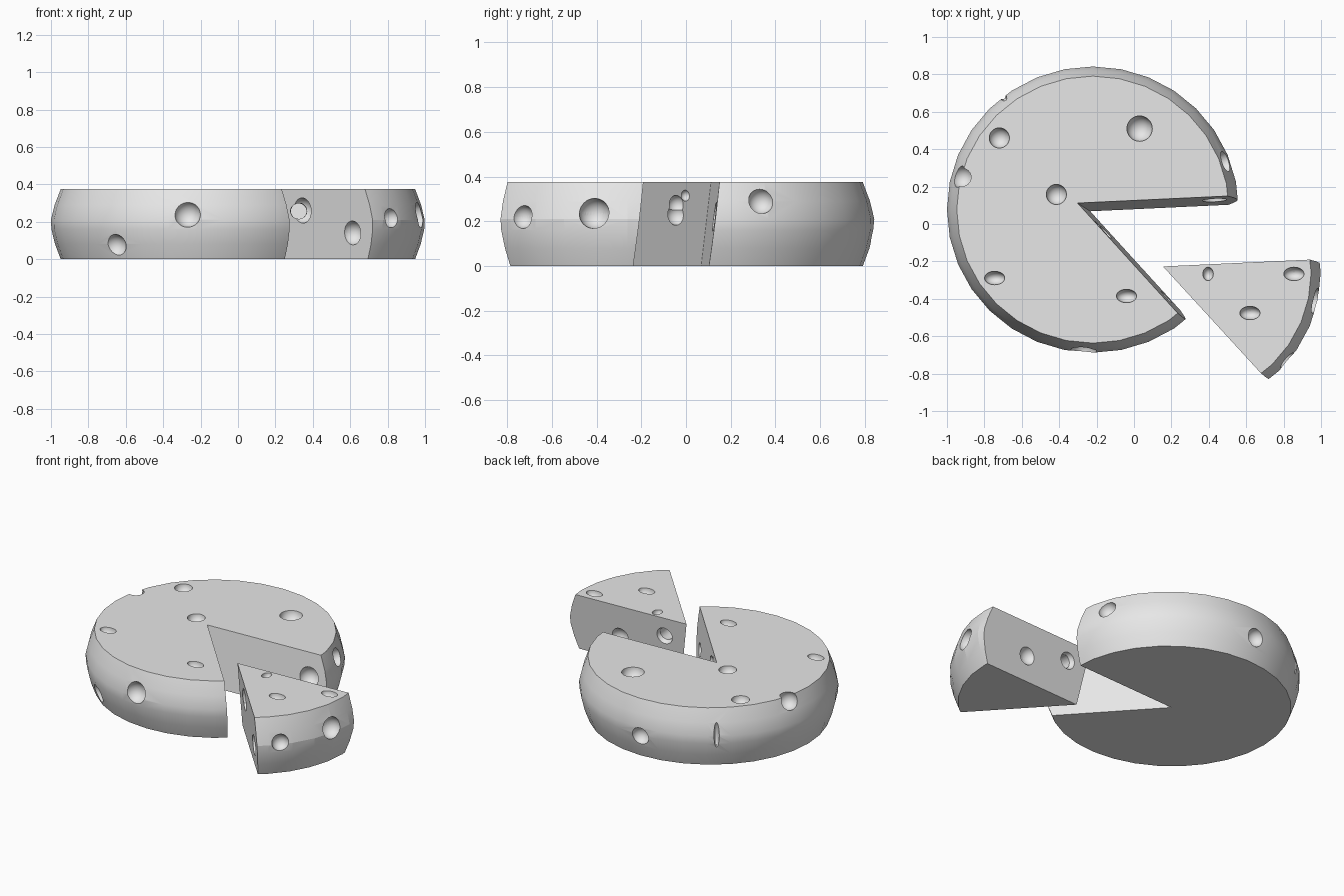
import bpy
import bmesh
import math
from mathutils import Vector

if "Cube" in bpy.data.objects:
    bpy.data.objects.remove(bpy.data.objects["Cube"], do_unlink=True)

HEIGHT = 0.375
SIDES = 32

grey = bpy.data.materials.new("plain_grey")
grey.use_nodes = True
grey.diffuse_color = (0.8, 0.8, 0.8, 1)
grey.node_tree.nodes["Principled BSDF"].inputs["Base Color"].default_value = (0.8, 0.8, 0.8, 1)


def new_object(name, bm):
    bmesh.ops.recalc_face_normals(bm, faces=bm.faces)
    mesh = bpy.data.meshes.new(name)
    bm.to_mesh(mesh)
    bm.free()
    mesh.materials.append(grey)
    obj = bpy.data.objects.new(name, mesh)
    bpy.context.collection.objects.link(obj)
    return obj


def select(obj):
    bpy.ops.object.select_all(action='DESELECT')
    obj.select_set(True)
    bpy.context.view_layer.objects.active = obj


def cut(obj, cutter, operation='DIFFERENCE'):
    select(obj)
    mod = obj.modifiers.new("cut", 'BOOLEAN')
    mod.operation = operation
    mod.solver = 'EXACT'
    mod.object = cutter
    bpy.ops.object.modifier_apply(modifier=mod.name)
    bpy.data.objects.remove(cutter, do_unlink=True)


# Full wheel with a bulging rim
def wheel(name):
    profile = [(0, 0.933), (0.08, 0.972), (0.16, 0.997), (0.21, 1),
               (0.29, 0.975), (HEIGHT, 0.933)]
    bm = bmesh.new()
    rings = []
    for z, r in profile:
        ring = []
        for i in range(SIDES):
            a = math.tau * i / SIDES
            ring.append(bm.verts.new((-0.22 + 0.78 * r * math.cos(a),
                                      0.077 + 0.765 * r * math.sin(a), z)))
        rings.append(ring)
    for low, high in zip(rings, rings[1:]):
        for i in range(SIDES):
            j = (i + 1) % SIDES
            bm.faces.new((low[i], low[j], high[j], high[i]))
    bm.faces.new(rings[0])
    bm.faces.new(rings[-1])
    return new_object(name, bm)


# Slanted triangular prism that separates the slice
TOP_TIP = Vector((-0.302, 0.112, HEIGHT))
LOW_TIP = Vector((-0.234, 0.068, 0))


def prism():
    bm = bmesh.new()
    ends = []
    for t in (-0.2, 1.2):
        tip = LOW_TIP.lerp(TOP_TIP, t)
        points = [tip]
        for d in ((1, 0.047, 0), (0.545, -0.599, 0)):
            points.append(tip + Vector(d).normalized() * 1.6)
        ends.append([bm.verts.new(p) for p in points])
    low, high = ends
    bm.faces.new(low)
    bm.faces.new(high)
    for i in range(3):
        j = (i + 1) % 3
        bm.faces.new((low[i], low[j], high[j], high[i]))
    return new_object("slice_cutter", bm)


# Round or stretched hole
def hole(obj, place, size, turn=0):
    bpy.ops.mesh.primitive_uv_sphere_add(segments=32, ring_count=20, location=place,
                                         rotation=(0, 0, math.radians(turn)))
    cutter = bpy.context.object
    cutter.scale = size if isinstance(size, tuple) else (size, size, size)
    cutter.data.materials.append(grey)
    bpy.context.view_layer.update()
    cut(obj, cutter)


cheese_wheel = wheel("cheese_wheel")
cut(cheese_wheel, prism())

cheese_slice = wheel("cheese_slice")
cut(cheese_slice, prism(), 'INTERSECT')
for v in cheese_slice.data.vertices:
    v.co.x = TOP_TIP.x + (v.co.x - TOP_TIP.x) * 0.978 + 0.457
    v.co.y = TOP_TIP.y + (v.co.y - TOP_TIP.y) * 0.97 - 0.339

OVAL = (0.054, 0.036, 0.05)
wheel_holes = [
    # top
    ((0.03, 0.51, HEIGHT), 0.068), ((-0.72, 0.46, HEIGHT), 0.054),
    ((-0.415, 0.158, HEIGHT), 0.054), ((-0.745, -0.289, HEIGHT), OVAL),
    ((-0.04, -0.385, HEIGHT), OVAL), ((-0.92, 0.25, 0.34), 0.06),
    # rim
    ((0.49, 0.335, 0.29), 0.057), ((-0.27, -0.69, 0.24), 0.07),
    ((-0.66, -0.55, 0.07), 0.063), ((-0.25, 0.835, 0.15), 0.057),
    # cut walls
    ((0.43, 0.125, 0.22), 0.065), ((0.19, -0.375, 0.14), 0.05),
    ((-0.14, -0.04, 0.23), 0.048), ((-0.15, -0.04, 0.275), 0.042),
    ((-0.19, 0.0, 0.315), 0.025),
]
slice_holes = [
    # top
    ((0.396, -0.267, HEIGHT), (0.028, 0.036, 0.04)),
    ((0.62, -0.476, HEIGHT), OVAL), ((0.855, -0.267, HEIGHT), OVAL),
    # rim
    ((0.965, -0.41, 0.235), 0.068), ((0.82, -0.73, 0.22), 0.052),
    # cut walls
    ((0.34, -0.43, 0.26), 0.068), ((0.61, -0.71, 0.14), 0.064),
    ((0.32, -0.225, 0.25), 0.055), ((0.64, -0.21, 0.16), 0.06),
    ((0.325, -0.32, 0.257), (0.045, 0.16, 0.045)),
]
for place, size in wheel_holes:
    hole(cheese_wheel, place, size)
# Narrow upright slit in the rim
hole(cheese_wheel, (-0.7, 0.68, 0.22), (0.04, 0.016, 0.09), 128)
for place, size in slice_holes:
    hole(cheese_slice, place, size)

# Smooth rim on the wheel, faceted rim on the slice
for obj, angle in ((cheese_wheel, 30), (cheese_slice, 11.2)):
    select(obj)
    bpy.ops.object.shade_smooth_by_angle(angle=math.radians(angle))
    obj.data.materials.clear()
    obj.data.materials.append(grey)
    for p in obj.data.polygons:
        p.material_index = 0
